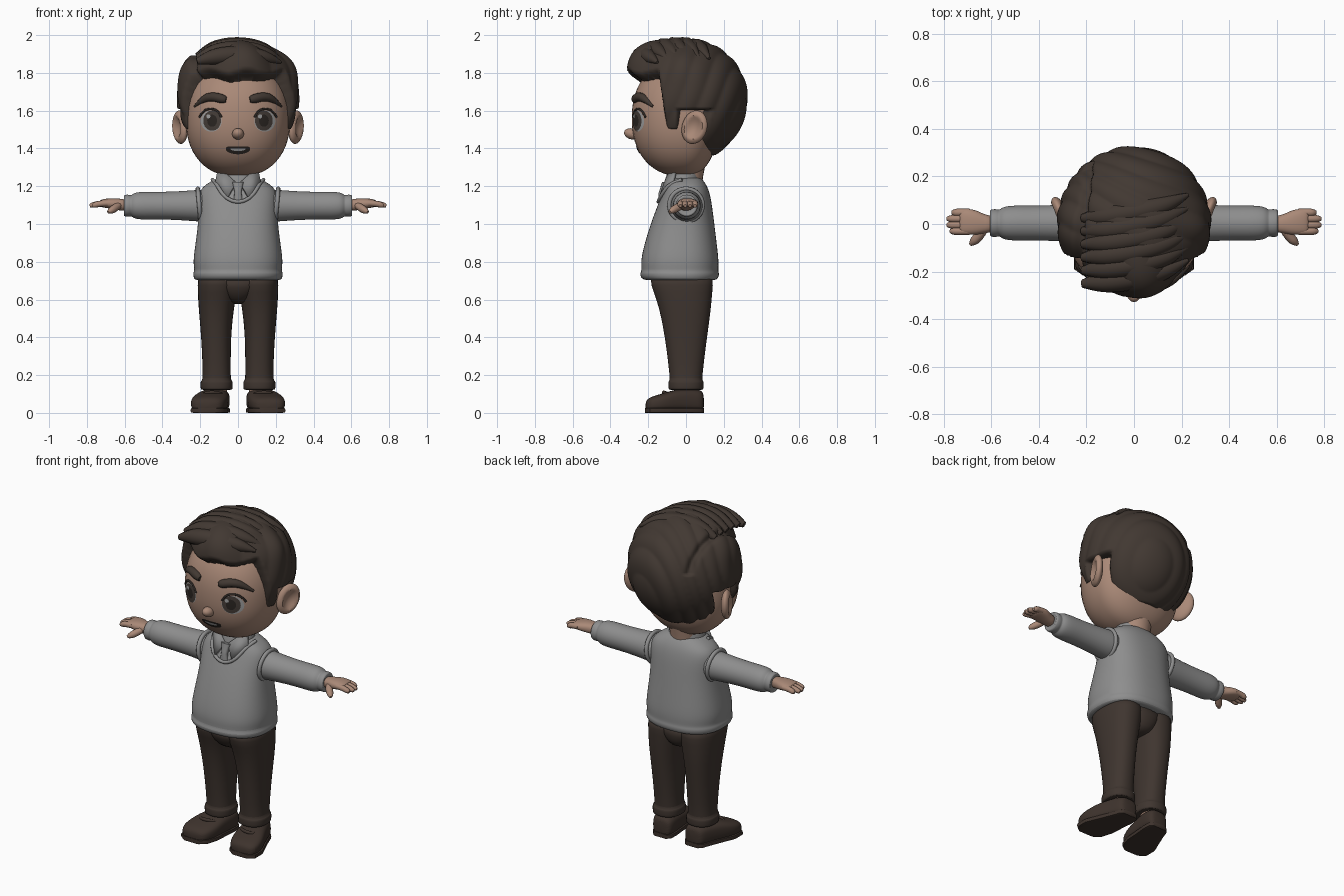
import bpy, bmesh, math
from mathutils import Vector

if "Cube" in bpy.data.objects:
    bpy.data.objects.remove(bpy.data.objects["Cube"], do_unlink=True)


def material(name, r, g, b):
    m = bpy.data.materials.new(name)
    m.use_nodes = True
    m.diffuse_color = (r, g, b, 1)
    m.node_tree.nodes["Principled BSDF"].inputs["Base Color"].default_value = (r, g, b, 1)
    return m


SKIN = material("skin", 0.40, 0.25, 0.185)
HAIR = material("dark brown hair", 0.054, 0.04, 0.032)
KNIT = material("grey knit", 0.27, 0.27, 0.27)
SHIRT = material("shirt grey", 0.25, 0.25, 0.25)
CLOTH = material("brown cloth", 0.05, 0.036, 0.029)
LEATHER = material("brown leather", 0.048, 0.033, 0.026)
WHITE = material("eye white", 0.36, 0.36, 0.36)
IRIS = material("iris brown", 0.06, 0.047, 0.04)
DARK = material("pupil dark brown", 0.024, 0.019, 0.016)


def finish(name, bm, mat, mirror=False, sub=0, thick=0, angle=50):
    bmesh.ops.recalc_face_normals(bm, faces=bm.faces)
    me = bpy.data.meshes.new(name)
    bm.to_mesh(me)
    bm.free()
    ob = bpy.data.objects.new(name, me)
    bpy.context.collection.objects.link(ob)
    me.materials.append(mat)
    if thick:
        ob.modifiers.new("Thickness", "SOLIDIFY").thickness = thick
    if mirror:
        ob.modifiers.new("Mirror", "MIRROR")
    if sub:
        ob.modifiers.new("Smooth", "SUBSURF").levels = sub
        ob.modifiers["Smooth"].render_levels = sub
    bpy.ops.object.select_all(action="DESELECT")
    ob.select_set(True)
    bpy.context.view_layer.objects.active = ob
    bpy.ops.object.shade_smooth_by_angle(angle=math.radians(angle))
    return ob


def loft(name, rings, mat, axis="z", power=2.0, n=24, caps=True, **kw):
    """Skin superelliptic rings (x, y, z, radius_u, radius_v)."""
    bm = bmesh.new()
    loops = []
    for x, y, z, ru, rv in rings:
        loop = []
        for i in range(n):
            c, s = math.cos(math.tau * i / n), math.sin(math.tau * i / n)
            u = ru * math.copysign(abs(c) ** (2 / power), c)
            v = rv * math.copysign(abs(s) ** (2 / power), s)
            off = {"z": (u, v, 0), "x": (0, u, v), "y": (u, 0, v)}[axis]
            loop.append(bm.verts.new(Vector((x, y, z)) + Vector(off)))
        loops.append(loop)
    for a, b in zip(loops, loops[1:]):
        for i in range(n):
            bm.faces.new((a[i], a[i - 1], b[i - 1], b[i]))
    if caps:
        bm.faces.new(loops[0])
        bm.faces.new(loops[-1])
    return finish(name, bm, mat, **kw)


def tube(name, points, mat, depth, mirror=False, cyclic=False):
    """Tapered round tube through points (x, y, z, radius factor)."""
    cu = bpy.data.curves.new(name, "CURVE")
    cu.dimensions = "3D"
    cu.bevel_depth, cu.bevel_resolution, cu.use_fill_caps = depth, 3, True
    cu.materials.append(mat)
    sp = cu.splines.new("NURBS")
    sp.points.add(len(points) - 1)
    for p, (x, y, z, r) in zip(sp.points, points):
        p.co, p.radius = (x, y, z, 1), r
    sp.use_endpoint_u, sp.order_u, sp.use_cyclic_u = not cyclic, 3, cyclic
    sp.resolution_u = 6
    ob = bpy.data.objects.new(name, cu)
    bpy.context.collection.objects.link(ob)
    if mirror:
        ob.modifiers.new("Mirror", "MIRROR")
    return ob


def ball(name, mat, shape, u=32, v=20, **kw):
    """Unit sphere whose vertices are moved by a shape function."""
    bm = bmesh.new()
    bmesh.ops.create_uvsphere(bm, u_segments=u, v_segments=v, radius=1)
    for vert in bm.verts:
        vert.co = shape(vert.co.copy())
    return finish(name, bm, mat, **kw)


# Head: rounded superellipsoid, shallower behind; face parts lie on its front
HC, HR, HP = Vector((0, -0.01, 1.56)), (0.277, 0.277, 0.31), 2.25


def head_shape(d):
    k = sum(abs(c) ** HP for c in d) ** (-1 / HP)
    p = Vector([k * c * r for c, r in zip(d, HR)])
    if p.y > 0:
        p.y *= .66
    return HC + p


def face_y(x, z, lift=0.0):
    t = 1 - abs(x / HR[0]) ** HP - abs((z - HC.z) / HR[2]) ** HP
    return HC.y - HR[1] * max(t, 0) ** (1 / HP) - lift


ball("head", SKIN, head_shape, 48, 32)
loft("neck", [(0, 0, 1.15, .085, .08), (0, 0.01, 1.25, .085, .08), (0, 0.02, 1.4, .1, .1)], SKIN)
ball("nose", SKIN, lambda d: Vector((d.x * .031, -.287 + d.y * .04 - d.z * .008, 1.477 + d.z * .03)))


def ear_shape(d):
    hollow = max(0, 1 - (d.y ** 2 + d.z ** 2) / .5) if d.x > 0 else 0
    x = d.x * .03 - hollow * .03
    y, z = d.y * .068, d.z * (.09 if d.z > 0 else .085)
    return Vector((.307 + x + y * .42, .045 + y - x * .3, 1.51 + z + y * .2))


ball("ears", SKIN, ear_shape, mirror=True)


def plate(name, mat, cx, cz, rx, rz, lift, mirror=False, power=2.0, droop=0.0):
    """Thin elliptical plate laid on the face."""
    bm = bmesh.new()
    bmesh.ops.create_circle(bm, cap_ends=True, cap_tris=True, segments=32, radius=1)
    bmesh.ops.subdivide_edges(bm, edges=bm.edges[:], cuts=3, use_grid_fill=True)
    for v in bm.verts:
        x = cx + rx * v.co.x
        z = cz + rz * math.copysign(abs(v.co.y) ** (2 / power), v.co.y) + droop * v.co.x ** 2
        v.co = (x, face_y(x, z, lift), z)
    return finish(name, bm, mat, mirror=mirror)


# Eyes, brows and mouth
plate("eye_whites", WHITE, .142, 1.545, .056, .056, .003, True)
plate("irises", IRIS, .137, 1.547, .047, .053, .005, True)
plate("pupils", DARK, .137, 1.547, .026, .032, .006, True)
for s in (1, -1):
    plate("eye_highlight", WHITE, s * .137 - .02, 1.57, .011, .011, .0075)
lash = [(.088, 1.565), (.105, 1.6), (.145, 1.612), (.185, 1.6), (.205, 1.565)]
tube("eyelashes", [(x, face_y(x, z, .002), z, 1) for x, z in lash], DARK, .006, True)
brow = [(.062, 1.658, .7), (.075, 1.66, 1.2), (.13, 1.675, 1.2), (.18, 1.665, 1), (.23, 1.622, .3)]
tube("eyebrows", [(x, face_y(x, z), z, r) for x, z, r in brow], HAIR, .021, True)
plate("mouth", DARK, 0, 1.39, .064, .021, .003, power=3, droop=.008)
plate("teeth", WHITE, 0, 1.393, .04, .007, .005, power=3, droop=.004)


# Hair: shell that sinks into the head outside the hairline
def hair_shape(d):
    axes = (.32, .325 if d.y > 0 else .295, .32 if d.z > 0 else .33)
    p = Vector([c * r for c, r in zip(d, axes)])
    way = p.normalized()
    quiff = way.dot(Vector((.05, -.76, .65)).normalized())
    temple = Vector((abs(way.x), way.y, way.z)).dot(Vector((.83, -.05, .55)))
    k = 1 + .23 * math.exp((quiff - 1) / .1) + .09 * math.exp((temple - 1) / .05)
    flow = p.y + .55 * p.x - 1.4 * p.x ** 2 - .45 * p.z
    k += .028 * abs(math.sin(flow * 28)) - .014
    if p.z > .08:
        k -= .08 * math.exp(-((p.x + .215 - .1 * p.y) / .014) ** 2)
    q = p * k
    x, y, z = q.x, q.y, q.z + 1.66
    line = z - 1.80 - .012 * math.sin(x * 30)
    side = min(y + .125, z - 1.60)
    burn = min(y + .125 - .15 * (1.6 - z), z - 1.49, -.04 - y)
    nape = min(y - .06 - .4 * max(0, z - 1.42), z - 1.35)
    t = min(1, max(0, max(line, side, burn, nape) / .025 + .5))
    q *= .74 + .26 * math.sqrt(t)
    return Vector((q.x, q.y, q.z + 1.66))


ball("hair", HAIR, hair_shape, 160, 110, angle=80)

# Swept locks that overlap on the crown and fringe
for i, rise in enumerate((.08, .108, .122, .128, .128, .12)):
    path = []
    for j, r in enumerate((.35, .8, 1, 1, .9, .6, .15)):
        a = math.radians(145 - 19 * j)
        y = -.222 + .055 * i - .05 * math.sin(a) + .016 * j
        path.append((.265 * math.cos(a), y, 1.815 + rise * math.sin(a), r))
    tube("hair_lock", path, HAIR, .05)

# Sweater body, hem, armholes and sleeves
body = [(.70, .215, -.20, .145), (.708, .235, -.238, .172), (.74, .24, -.246, .177),
        (.752, .23, -.234, .17), (.80, .24, -.242, .175), (.90, .225, -.22, .163),
        (1.03, .208, -.178, .147), (1.13, .213, -.138, .134), (1.19, .2, -.112, .118),
        (1.225, .145, -.097, .097), (1.255, .09, -.08, .07)]
loft("sweater_body", [(0, (f + b) / 2, z, w, (b - f) / 2) for z, w, f, b in body],
     KNIT, power=2.4, n=32, sub=2)
ring = [(.205 + .008 * math.sin(a), .09 * math.cos(a), 1.10 + .088 * math.sin(a), 1)
        for a in [math.tau * i / 16 for i in range(16)]]
tube("armhole_bands", ring, KNIT, .012, True, True)
sleeve = [(.15, .086), (.21, .085), (.3, .077), (.42, .073), (.5, .075), (.55, .07),
          (.565, .054), (.575, .059), (.6, .059), (.607, .05), (.6, .04)]
loft("sleeves", [(x, .004, 1.097, r, r) for x, r in sleeve], KNIT, "x", mirror=True, sub=2)

# Neckline, shirt front, collar and tie
neck = [(.135, -.02, 1.235), (.115, -.085, 1.215), (.085, -.126, 1.16), (.045, -.143, 1.127)]
neck += [(0, -.147, 1.115)] + [(-x, y, z) for x, y, z in reversed(neck)]
tube("neckline", [(*p, 1) for p in neck], KNIT, .01)
loft("collar_stand", [(0, -.02, 1.19, .12, .1), (0, -.012, 1.24, .11, .092),
                      (0, -.006, 1.288, .1, .08)], SHIRT, caps=False, thick=.012, sub=1)
bm = bmesh.new()
wing = [(.012, -.115, 1.222), (.06, -.1, 1.265), (.108, -.06, 1.285),
        (.125, -.08, 1.205), (.06, -.146, 1.138)]
bm.faces.new([bm.verts.new(p) for p in wing])
finish("collar_wings", bm, SHIRT, mirror=True, thick=.014)
loft("tie", [(0, -.127, 1.1, .03, .02), (0, -.127, 1.165, .018, .018), (0, -.12, 1.18, .021, .02),
             (0, -.107, 1.222, .032, .02)], SHIRT, power=3, n=12)

# Hands with four fingers and a thumb
palm = [(.585, 0, 1.1, .036, .032), (.625, 0, 1.102, .038, .032), (.66, .006, 1.108, .053, .03),
        (.7, .01, 1.11, .056, .025), (.725, .01, 1.109, .053, .02), (.735, .01, 1.108, .048, .014)]
loft("palms", palm, SKIN, "x", mirror=True, sub=1, n=16, power=2.4)
for i, tip in enumerate((.772, .785, .785, .765)):
    y = -.03 + .026 * i
    tube("fingers", [(.69, y, 1.11, 1), (.735, y, 1.108, 1), (tip - .01, y, 1.099, .95),
                     (tip, y, 1.096, .5)], SKIN, .0165, True)
tube("thumbs", [(.63, -.02, 1.1, 1), (.65, -.05, 1.085, 1.1), (.675, -.075, 1.07, 1),
                (.687, -.086, 1.063, .4)], SKIN, .019, True)

# Trousers with turned-up cuffs
loft("trouser_seat", [(0, -.005, .575, .03, .09), (0, -.01, .6, .08, .13), (0, -.02, .66, .14, .162),
                      (0, -.025, .74, .16, .172)], CLOTH, power=2.4, n=32, sub=1)
leg = [(.105, -.025, .74, .108, .172), (.107, -.022, .68, .108, .166), (.112, -.01, .6, .1, .147),
       (.116, -.003, .52, .09, .132), (.116, .0, .4, .079, .112), (.113, .0, .25, .075, .093),
       (.113, .0, .172, .074, .085), (.113, .0, .168, .085, .093), (.113, .0, .16, .086, .094),
       (.113, .0, .128, .086, .094), (.113, .0, .122, .082, .09), (.113, .0, .122, .06, .07)]
loft("trouser_legs", leg, CLOTH, power=2.3, mirror=True, sub=1)
loft("ankles", [(.112, .01, .08, .05, .055), (.112, .005, .14, .055, .062)], SKIN, mirror=True)

# Shoes turned slightly outward: y, centre x, half width, top
last = [(-.216, .163, .052, .062), (-.19, .163, .088, .086), (-.12, .152, .099, .103),
        (-.05, .135, .086, .127), (.03, .115, .073, .128), (.075, .108, .064, .122), (.096, .107, .045, .105)]
loft("shoe_uppers", [(x, y, (t + .004) / 2, w, (t - .004) / 2) for y, x, w, t in last],
     LEATHER, "y", power=2.9, mirror=True, sub=2)
loft("shoe_soles", [(x, y, .013, w, .013) for y, x, w, t in last],
     LEATHER, "y", power=8, mirror=True, n=16)
strap = [(.085, -.09, .1, .8), (.115, -.115, .108, 1), (.165, -.12, .108, 1), (.195, -.09, .095, .8)]
tube("shoe_straps", strap, LEATHER, .01, True)
